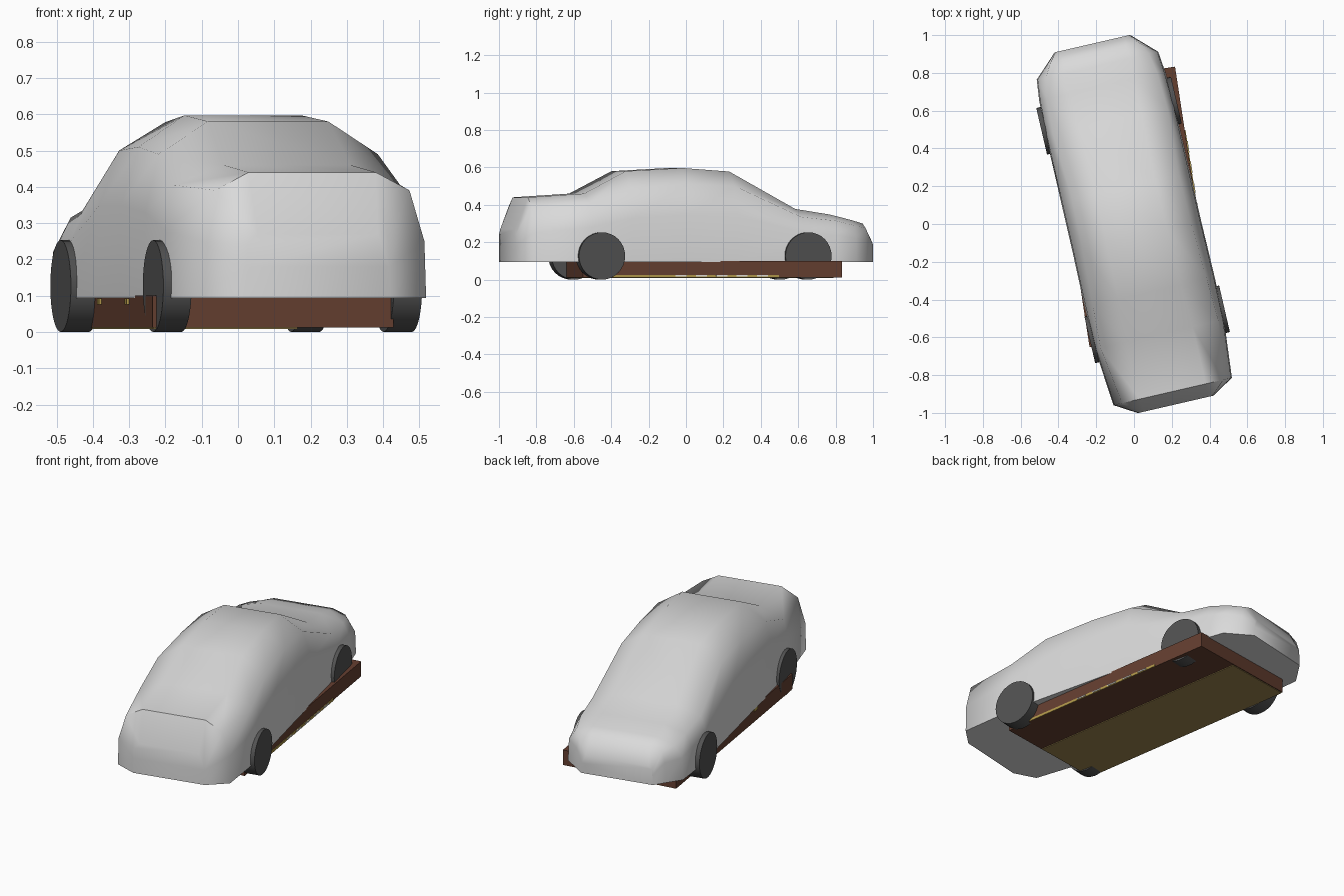
import bpy, bmesh, math
from mathutils import Matrix

if "Cube" in bpy.data.objects:
    bpy.data.objects.remove(bpy.data.objects["Cube"])


def material(name, rgb):
    m = bpy.data.materials.new(name)
    m.diffuse_color = (*rgb, 1)
    m.use_nodes = True
    m.node_tree.nodes["Principled BSDF"].inputs["Base Color"].default_value = m.diffuse_color
    return m


SILVER = material("silver paint", (0.70, 0.70, 0.70))
RUBBER = material("dark rubber", (0.085, 0.085, 0.085))
BROWN = material("brown wood", (0.13, 0.05, 0.03))
TAN = material("tan panel", (0.33, 0.23, 0.075))
GOLD = material("gold trim", (0.45, 0.32, 0.07))
WHITE = material("white inlay", (0.75, 0.73, 0.68))

CAR = Matrix.Rotation(math.radians(13), 4, 'Z')
BOARD = Matrix.Translation((-0.01, 0.09, 0)) @ Matrix.Rotation(math.radians(8.7), 4, 'Z')


def finish(name, bm, mat, frame, smooth=None):
    bmesh.ops.recalc_face_normals(bm, faces=bm.faces)
    bm.transform(frame)
    mesh = bpy.data.meshes.new(name)
    bm.to_mesh(mesh)
    bm.free()
    mesh.materials.append(mat)
    ob = bpy.data.objects.new(name, mesh)
    bpy.context.collection.objects.link(ob)
    if smooth:
        bpy.ops.object.select_all(action='DESELECT')
        ob.select_set(True)
        bpy.context.view_layer.objects.active = ob
        bpy.ops.object.shade_smooth_by_angle(angle=math.radians(smooth))
    return ob


def box(name, lo, hi, mat, frame):
    bm = bmesh.new()
    bmesh.ops.create_cube(bm, size=1)
    for v in bm.verts:
        v.co = [lo[i] + (v.co[i] + 0.5) * (hi[i] - lo[i]) for i in range(3)]
    return finish(name, bm, mat, frame)


# Car body: loft of mirrored half-sections
# y, sill half-width, side height, shoulder (x, z), top (x, z)
stations = [
    (-0.98, 0.205, 0.18, 0.200, 0.240, 0.170, 0.270),
    (-0.91, 0.322, 0.25, 0.275, 0.390, 0.180, 0.440),
    (-0.60, 0.350, 0.28, 0.320, 0.405, 0.180, 0.460),
    (-0.37, 0.353, 0.33, 0.310, 0.490, 0.170, 0.580),
    (-0.06, 0.350, 0.35, 0.295, 0.510, 0.165, 0.597),
    (0.20, 0.350, 0.35, 0.290, 0.500, 0.160, 0.578),
    (0.56, 0.350, 0.25, 0.310, 0.335, 0.170, 0.378),
    (0.75, 0.342, 0.24, 0.300, 0.315, 0.170, 0.348),
    (0.86, 0.330, 0.22, 0.280, 0.290, 0.180, 0.320),
    (0.93, 0.257, 0.21, 0.240, 0.275, 0.170, 0.300),
    (0.98, 0.205, 0.15, 0.200, 0.185, 0.180, 0.200),
]
bm = bmesh.new()
rings = []
for y, w, zm, sx, sz, tx, tz in stations:
    half = [(w, 0.093), (w * 0.985, zm), (sx, sz), (tx, tz)]
    pts = half + [(-x, z) for x, z in reversed(half)]
    rings.append([bm.verts.new((x, y, z)) for x, z in pts])
for a, b in zip(rings, rings[1:]):
    for i in range(8):
        j = (i + 1) % 8
        bm.faces.new((a[i], a[j], b[j], b[i]))
bm.faces.new(rings[0])
bm.faces.new(rings[-1])
finish("car_body", bm, SILVER, CAR, 60)

# Four wheels
for end, y in (("front", 0.588), ("rear", -0.545)):
    for side, s in (("right", 1), ("left", -1)):
        bm = bmesh.new()
        bmesh.ops.create_cone(bm, cap_ends=True, segments=32, radius1=0.1265,
                              radius2=0.1265, depth=0.08)
        place = Matrix.Translation((s * 0.326, y, 0.1265)) @ Matrix.Rotation(math.pi / 2, 4, 'Y')
        finish(f"{end}_{side}_wheel", bm, RUBBER, CAR @ place, 40)

# Slab under the car, with a tan panel covering part of its underside
box("base_slab", (-0.335, -0.70, 0.012), (0.337, 0.70, 0.100), BROWN, BOARD)
box("underside_panel", (-0.333, -0.695, 0.008), (0.07, 0.695, 0.013), TAN, BOARD)

# Trim strip with white inlays along the right edge
box("edge_trim", (0.33, -0.55, 0.012), (0.341, 0.36, 0.026), GOLD, BOARD)
for i in range(5):
    y = -0.20 + i * 0.11
    box("edge_inlay", (0.335, y, 0.016), (0.344, y + 0.06, 0.024), WHITE, BOARD)

# Small clasps on the left edge
for y in (-0.25, 0.25):
    box("clasp", (-0.342, y - 0.02, 0.075), (-0.333, y + 0.02, 0.092), GOLD, BOARD)
